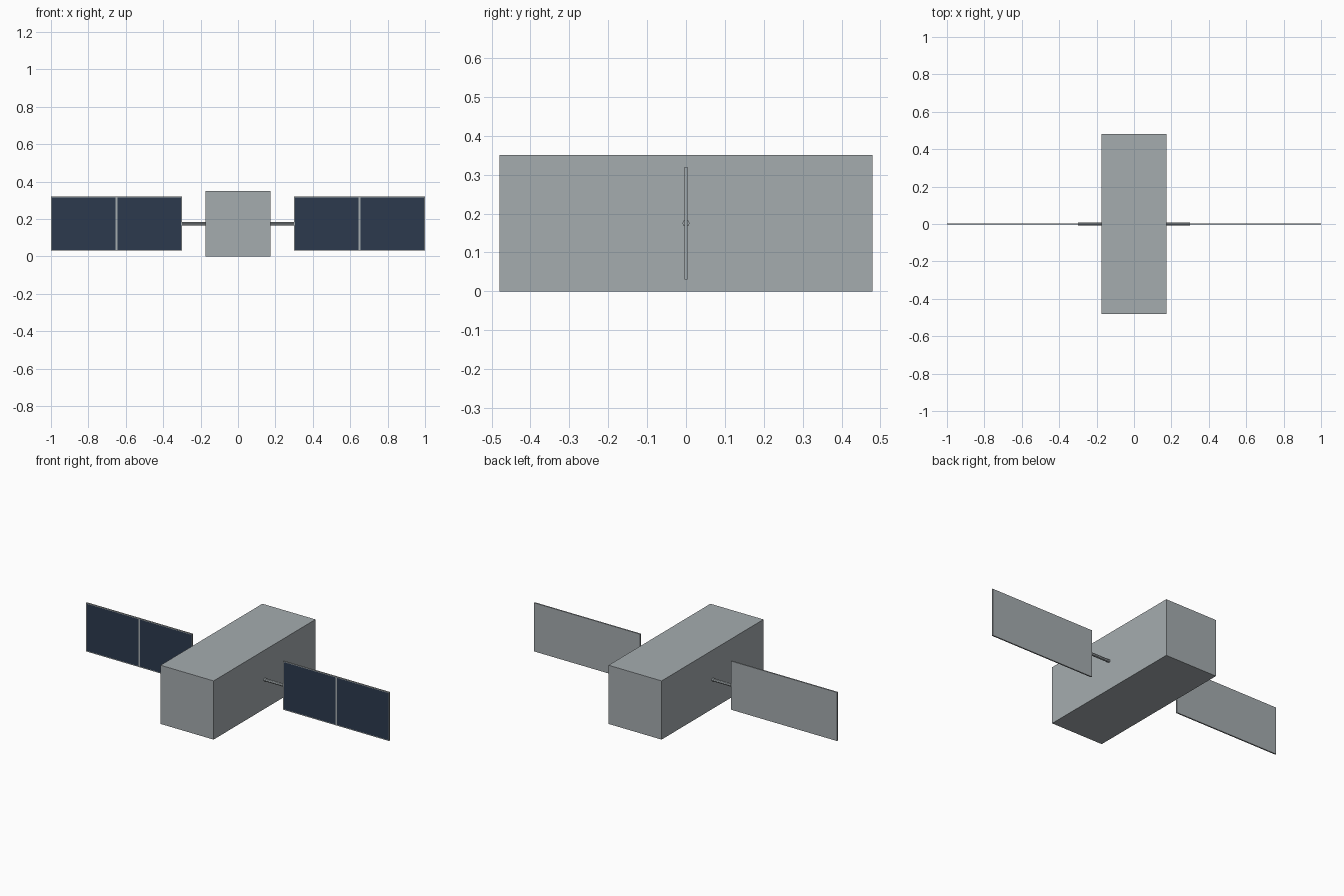
import bpy, bmesh
from math import pi
from mathutils import Matrix

default = bpy.data.objects.get("Cube")
if default:
    bpy.data.objects.remove(default, do_unlink=True)


def material(name, rgb):
    mat = bpy.data.materials.new(name)
    mat.use_nodes = True
    mat.diffuse_color = (*rgb, 1)
    mat.node_tree.nodes["Principled BSDF"].inputs["Base Color"].default_value = (*rgb, 1)
    return mat


metal = material("metal grey", (0.376, 0.413, 0.429))
cells = material("solar cell navy", (0.025, 0.042, 0.076))


def add_object(name, bm, mats):
    mesh = bpy.data.meshes.new(name)
    bm.to_mesh(mesh)
    bm.free()
    for mat in mats:
        mesh.materials.append(mat)
    obj = bpy.data.objects.new(name, mesh)
    bpy.context.collection.objects.link(obj)
    return obj


def box(size, centre):
    bm = bmesh.new()
    bmesh.ops.create_cube(bm, size=1, matrix=Matrix.Translation(centre) @ Matrix.Diagonal((*size, 1)))
    return bm


MID = 0.175  # height of the wing axis

# Main body
add_object("body", box((0.35, 0.96, 0.35), (0, 0, MID)), [metal])

for side, label in ((1, "left"), (-1, "right")):
    # Octagonal boom between body and panel
    bm = bmesh.new()
    place = Matrix.Translation((side * 0.235, 0, MID)) @ Matrix.Rotation(pi / 2, 4, "Y")
    bmesh.ops.create_cone(bm, cap_ends=True, segments=8, radius1=0.009, radius2=0.009,
                          depth=0.13, matrix=place)
    add_object(label + "_boom", bm, [metal])

    # Panel split in two, with a framed cell field inset in each front half
    bm = box((0.7, 0.008, 0.29), (side * 0.65, 0, MID))
    bmesh.ops.bisect_plane(bm, geom=bm.verts[:] + bm.edges[:] + bm.faces[:],
                           plane_co=(side * 0.65, 0, 0), plane_no=(1, 0, 0))
    bm.normal_update()
    front = [f for f in bm.faces if f.normal.y < -0.9]
    bmesh.ops.inset_individual(bm, faces=front, thickness=0.007)
    for face in front:
        face.material_index = 1
    add_object(label + "_solar_panel", bm, [metal, cells])
